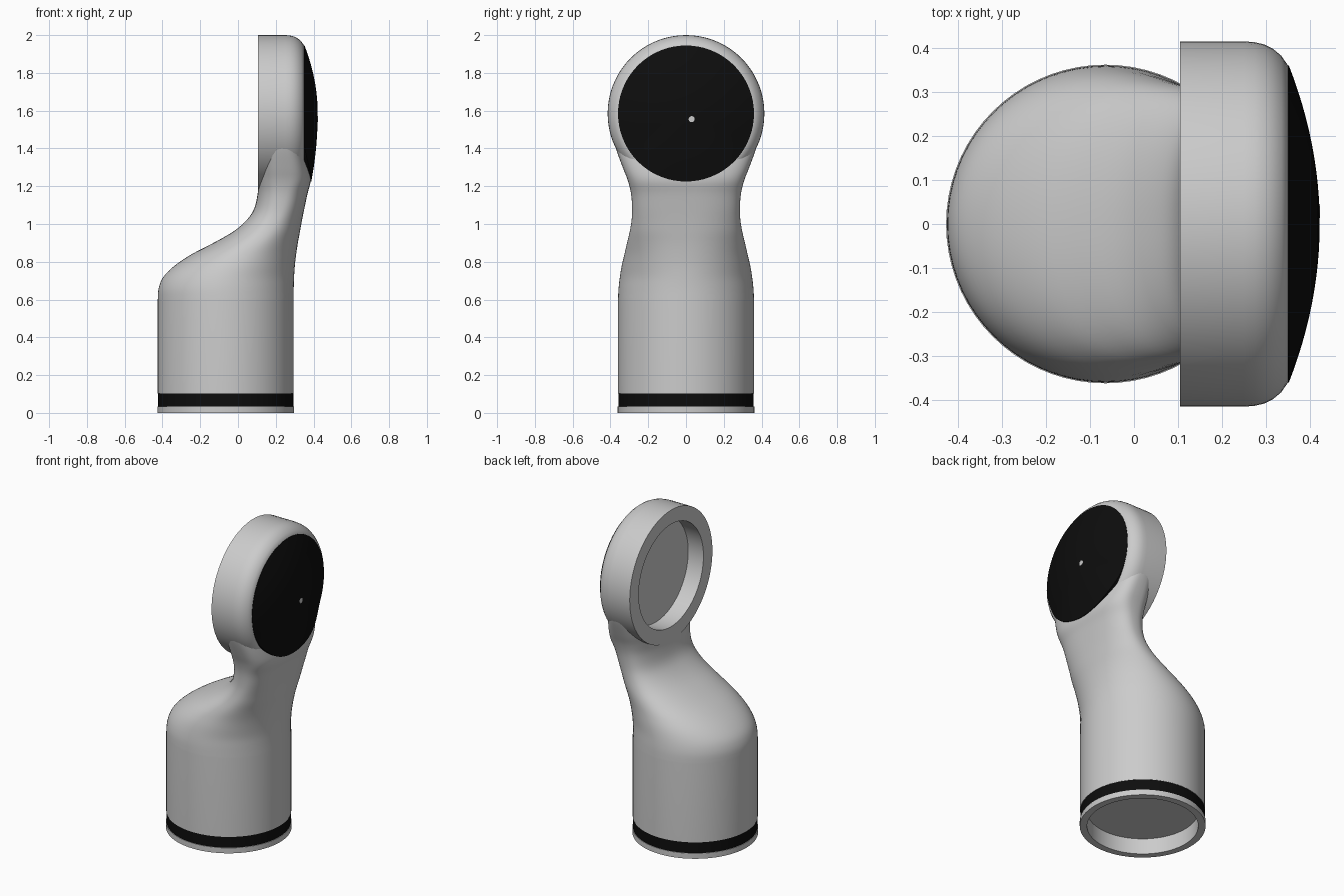
import bpy, bmesh
from math import cos, sin, pi, copysign
from mathutils import Vector

SEG = 72
HEAD_Z, BASE_X = 1.585, -0.065

old = bpy.data.objects.get("Cube")
if old:
    bpy.data.objects.remove(old)


def make_material(name, rgb, rough):
    mat = bpy.data.materials.new(name)
    mat.use_nodes = True
    mat.diffuse_color = (*rgb, 1)
    node = mat.node_tree.nodes["Principled BSDF"]
    node.inputs["Base Color"].default_value = (*rgb, 1)
    node.inputs["Roughness"].default_value = rough
    return mat


GREY = make_material("light grey", (0.6, 0.6, 0.6), 0.5)
BLACK = make_material("black", (0.004, 0.004, 0.004), 0.5)


def skin(name, rings, mats, rule=None, angle=35):
    """Bridge a stack of closed rings, fill both ends and shade smooth."""
    bm = bmesh.new()
    loops = [[bm.verts.new(p) for p in ring] for ring in rings]
    for a, b in zip(loops, loops[1:]):
        for i in range(SEG):
            j = (i + 1) % SEG
            bm.faces.new((a[i], a[j], b[j], b[i]))
    bm.faces.new(loops[0])
    bm.faces.new(loops[-1])
    bmesh.ops.recalc_face_normals(bm, faces=bm.faces)
    for f in bm.faces:
        f.material_index = int(bool(rule and rule(f.calc_center_median())))
    mesh = bpy.data.meshes.new(name)
    bm.to_mesh(mesh)
    bm.free()
    for mat in mats:
        mesh.materials.append(mat)
    ob = bpy.data.objects.new(name, mesh)
    bpy.context.collection.objects.link(ob)
    smooth(ob, angle)
    return ob


def smooth(ob, angle):
    bpy.ops.object.select_all(action="DESELECT")
    ob.select_set(True)
    bpy.context.view_layer.objects.active = ob
    bpy.ops.object.shade_smooth_by_angle(angle=angle * pi / 180)


ANGLES = [2 * pi * i / SEG for i in range(SEG)]


def upright_ring(r, z):
    return [(BASE_X + r * cos(t), r * sin(t), z) for t in ANGLES]


def head_ring(r, x):
    return [(x, r * cos(t), HEAD_Z + r * sin(t)) for t in ANGLES]


# Hollow base collar with a black seal band
base = [(0.32, 0.1), (0.32, 0), (0.362, 0), (0.362, 0.034),
        (0.358, 0.034), (0.358, 0.105), (0.3, 0.105)]
skin("base_collar", [upright_ring(r, z) for r, z in base], [GREY, BLACK],
     lambda c: c.z > 0.04 and (Vector((c.x - BASE_X, c.y)).length > 0.34))

# Arm sections: height, left edge, right edge, half width, squareness
sections = [
    (0.103, -0.425, 0.295, 0.36, 2),
    (0.60, -0.425, 0.295, 0.36, 2),
    (0.66, -0.42, 0.295, 0.357, 2),
    (0.72, -0.395, 0.297, 0.35, 2),
    (0.78, -0.335, 0.301, 0.34, 2.05),
    (0.84, -0.245, 0.308, 0.326, 2.1),
    (0.90, -0.13, 0.317, 0.312, 2.15),
    (0.96, -0.025, 0.328, 0.298, 2.25),
    (1.02, 0.045, 0.339, 0.288, 2.35),
    (1.08, 0.085, 0.351, 0.285, 2.5),
    (1.16, 0.104, 0.368, 0.291, 2.7),
    (1.23, 0.108, 0.385, 0.308, 3),
    (1.30, 0.108, 0.378, 0.335, 3.1),
    (1.40, 0.108, 0.358, 0.371, 3),
    (1.50, 0.108, 0.335, 0.395, 3),
]


def arm_ring(z, left, right, half, power):
    mid, reach = (left + right) / 2, (right - left) / 2
    bend = lambda v: copysign(abs(v) ** (2 / power), v)
    return [(mid + reach * bend(cos(t)), half * bend(sin(t)), z) for t in ANGLES]


def refine(rows, steps=4):
    """Smooth the rows with a Catmull-Rom spline; the first span is straight."""
    out = [rows[0]]
    for i in range(1, len(rows) - 1):
        p0, p1, p2 = rows[max(i - 1, 1)], rows[i], rows[i + 1]
        p3 = rows[min(i + 2, len(rows) - 1)]
        for s in range(steps):
            t = s / steps
            out.append([0.5 * (2 * b + (c - a) * t + (2 * a - 5 * b + 4 * c - d) * t * t
                               + (3 * b - a - 3 * c + d) * t ** 3)
                        for a, b, c, d in zip(p0, p1, p2, p3)])
    return out + [rows[-1]]


arm = skin("arm", [arm_ring(*row) for row in refine(sections)], [GREY], angle=50)

# Clear the arm out of the socket in the head
cutter = skin("socket_cutter", [head_ring(0.327, x) for x in (-0.1, 0.214)], [GREY])
cut = arm.modifiers.new("socket", "BOOLEAN")
cut.operation, cut.solver, cut.object = "DIFFERENCE", "EXACT", cutter
bpy.context.view_layer.objects.active = arm
bpy.ops.object.modifier_apply(modifier="socket")
bpy.data.objects.remove(cutter)
smooth(arm, 50)

# Round head with a socket on the inner side
head = [(0.325, 0.212), (0.325, 0.105), (0.415, 0.105), (0.415, 0.25), (0.413, 0.275),
        (0.408, 0.296), (0.398, 0.316), (0.382, 0.335), (0.36, 0.35), (0.2, 0.35)]
skin("head", [head_ring(r, x) for r, x in head], [GREY])


# Domed black cover whose lower rim rises to meet the arm
def cover_ring(r, drop=0):
    ring = []
    for t in ANGLES:
        k = min(max((1.43 - HEAD_Z - 0.36 * sin(t)) / 0.2, 0), 1)
        rim = 0.352 + 0.036 * k * k * (3 - 2 * k)
        x = 0.422 - (0.422 - rim) * (r / 0.36) ** 2 - drop
        ring.append((x, r * cos(t), HEAD_Z + r * sin(t)))
    return ring


radii = [0.36 * (1 - i / 12) for i in range(12)]
skin("cover", [cover_ring(0.36, 0.02)] + [cover_ring(r) for r in radii], [BLACK])

# Small light dot on the cover
dot = [[(x, 0.03 + 0.016 * cos(t), 1.555 + 0.016 * sin(t)) for t in ANGLES]
       for x in (0.417, 0.4225)]
skin("cover_dot", dot, [GREY])
